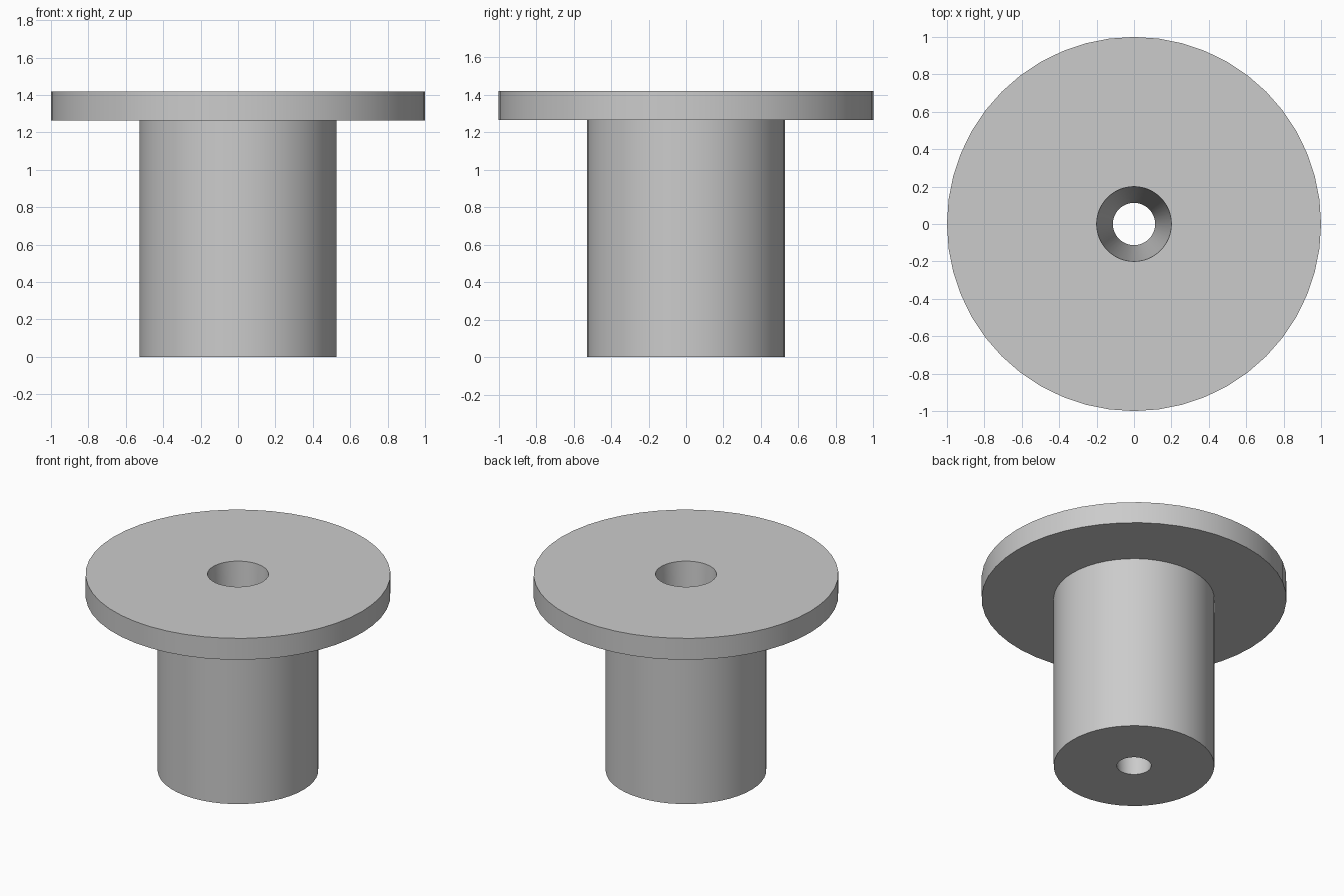
import bpy
import bmesh
import math

SEGMENTS = 48

cube = bpy.data.objects.get("Cube")
if cube:
    bpy.data.objects.remove(cube, do_unlink=True)

# Plain grey material
grey = bpy.data.materials.new("plain_grey")
grey.use_nodes = True
colour = (0.6, 0.6, 0.6, 1)
grey.diffuse_color = colour
grey.node_tree.nodes["Principled BSDF"].inputs["Base Color"].default_value = colour


def lathe(name, profile):
    """Spin a closed (radius, height) outline around the z axis."""
    bm = bmesh.new()
    rings = []
    for i in range(SEGMENTS):
        a = 2 * math.pi * i / SEGMENTS
        rings.append([bm.verts.new((r * math.cos(a), r * math.sin(a), z))
                      for r, z in profile])
    count = len(profile)
    for i, ring in enumerate(rings):
        following = rings[(i + 1) % SEGMENTS]
        for j in range(count):
            k = (j + 1) % count
            bm.faces.new((ring[j], following[j], following[k], ring[k]))
    bmesh.ops.recalc_face_normals(bm, faces=bm.faces)
    mesh = bpy.data.meshes.new(name)
    bm.to_mesh(mesh)
    bm.free()
    mesh.materials.append(grey)
    obj = bpy.data.objects.new(name, mesh)
    bpy.context.collection.objects.link(obj)
    return obj


# Stem, wide flange and tapered through-hole as one turned solid
bushing = lathe("flanged_bushing", [
    (0.113, 0), (0.527, 0), (0.527, 1.265),
    (1, 1.265), (1, 1.42), (0.2, 1.42),
])
bpy.context.view_layer.objects.active = bushing
bushing.select_set(True)
bpy.ops.object.shade_smooth_by_angle(angle=math.radians(30))
